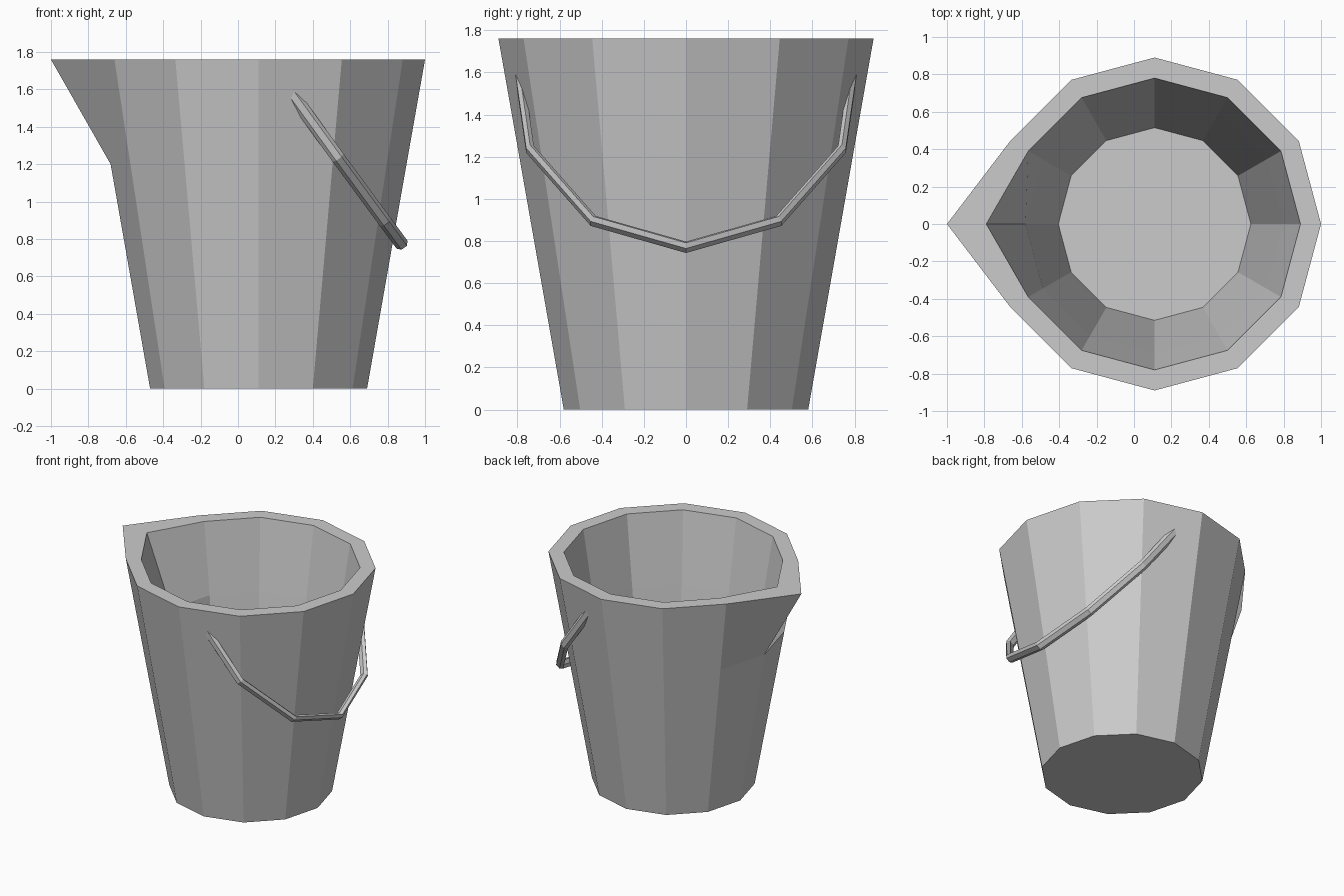
import bpy, bmesh
from math import sin, cos, pi
from mathutils import Vector

if "Cube" in bpy.data.objects:
    bpy.data.objects.remove(bpy.data.objects["Cube"])

CX = 0.11      # bucket axis
SIDES = 12


def make_object(name, rings, closed_ends=True):
    """Skin a list of equal-length point rings with flat quads and cap both ends."""
    bm = bmesh.new()
    loops = [[bm.verts.new(p) for p in ring] for ring in rings]
    n = len(loops[0])
    for a, b in zip(loops, loops[1:]):
        for i in range(n):
            j = (i + 1) % n
            bm.faces.new((a[i], a[j], b[j], b[i]))
    if closed_ends:
        bm.faces.new(loops[0])
        bm.faces.new(loops[-1])
    bmesh.ops.recalc_face_normals(bm, faces=bm.faces)
    mesh = bpy.data.meshes.new(name)
    bm.to_mesh(mesh)
    bm.free()
    obj = bpy.data.objects.new(name, mesh)
    bpy.context.collection.objects.link(obj)
    return obj


def bucket_ring(radius, z, tip_x=None):
    """Twelve-sided ring; tip_x pulls the -x corner out into the spout."""
    ring = [Vector((CX + radius * cos(2 * pi * i / SIDES),
                    radius * sin(2 * pi * i / SIDES), z)) for i in range(SIDES)]
    if tip_x is not None:
        ring[SIDES // 2].x = tip_x
    return ring


# Bucket: outer wall with pouring spout, rim, inner wall, inner floor
make_object("bucket", [
    bucket_ring(0.58, 0.0),
    bucket_ring(0.791, 1.2),
    bucket_ring(0.89, 1.76, -1.0),
    bucket_ring(0.78, 1.76, -0.79),
    bucket_ring(0.69, 1.22),
    bucket_ring(0.515, 0.09),
])

# Handle: flattened hexagonal bar swept along a tilted arc, ends sunk in the wall
half = [(0.285, 0.79, 1.58), (0.535, 0.74, 1.235), (0.785, 0.44, 0.895)]
path = [Vector(p) for p in half] + [Vector((0.877, 0, 0.77))]
path += [Vector((x, -y, z)) for x, y, z in reversed(half)]
normal = Vector((0.81, 0, 0.59)).normalized()
rings = []
for i, p in enumerate(path):
    t_in = (p - path[max(i - 1, 0)]).normalized()
    t_out = (path[min(i + 1, len(path) - 1)] - p).normalized()
    tangent = (t_in + t_out).normalized()
    side = tangent.cross(normal).normalized()
    seg = t_out if t_out.length else t_in
    side /= max(0.5, seg.dot(tangent))      # mitre the corners
    rings.append([p + normal * 0.036 * cos(k * pi / 3) + side * 0.022 * sin(k * pi / 3)
                  for k in range(6)])
make_object("handle", rings)
